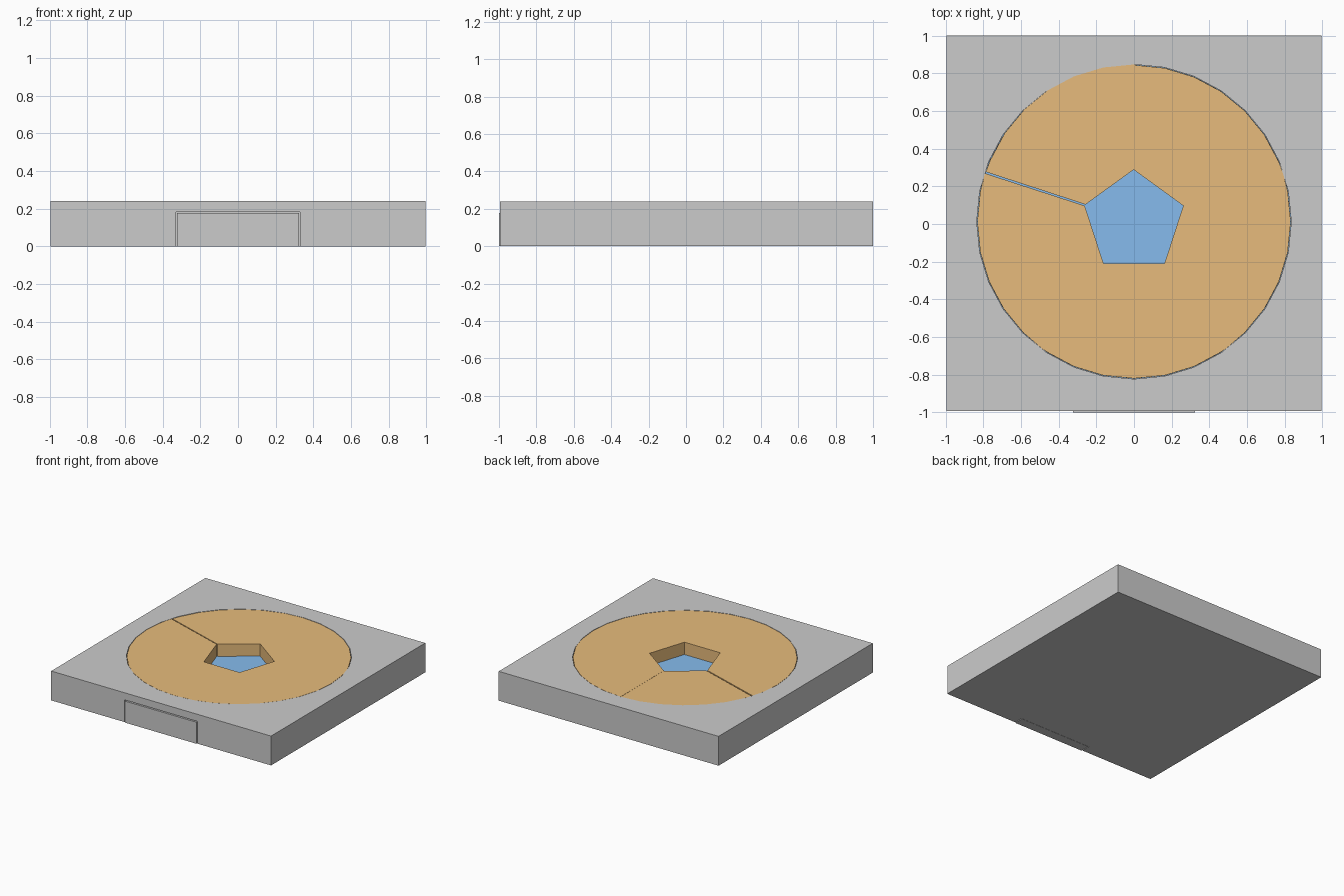
import bpy, bmesh
from math import sin, cos, radians

if "Cube" in bpy.data.objects:
    bpy.data.objects.remove(bpy.data.objects["Cube"])

CY = 0.012          # iris centre along y
R_HOLE = 0.835
SIDES = 32


def material(name, colour):
    m = bpy.data.materials.new(name)
    m.diffuse_color = (*colour, 1)
    m.use_nodes = True
    m.node_tree.nodes["Principled BSDF"].inputs["Base Color"].default_value = m.diffuse_color
    return m


def prism(name, outline, z0, z1, mat=None):
    """Extrude a flat outline between two heights."""
    bm = bmesh.new()
    face = bm.faces.new([bm.verts.new((x, y, z0)) for x, y in outline])
    top = bmesh.ops.extrude_face_region(bm, geom=[face])
    verts = [v for v in top["geom"] if isinstance(v, bmesh.types.BMVert)]
    bmesh.ops.translate(bm, vec=(0, 0, z1 - z0), verts=verts)
    bmesh.ops.recalc_face_normals(bm, faces=bm.faces)
    mesh = bpy.data.meshes.new(name)
    bm.to_mesh(mesh)
    bm.free()
    obj = bpy.data.objects.new(name, mesh)
    bpy.context.collection.objects.link(obj)
    if mat:
        mesh.materials.append(mat)
    return obj


def rect(x0, x1, y0, y1):
    return [(x0, y0), (x1, y0), (x1, y1), (x0, y1)]


def polar(r, deg):
    return (r * cos(radians(deg)), CY + r * sin(radians(deg)))


def circle(r):
    return [polar(r, 360 * i / SIDES) for i in range(SIDES)]


def cut(target, cutter):
    mod = target.modifiers.new("cut", 'BOOLEAN')
    mod.operation = 'DIFFERENCE'
    mod.solver = 'EXACT'
    mod.object = cutter
    bpy.context.view_layer.objects.active = target
    bpy.ops.object.modifier_apply(modifier=mod.name)
    bpy.data.objects.remove(cutter)


orange = material("orange", (0.8, 0.5, 0.2))
blue = material("blue", (0.24, 0.5, 0.85))

# Housing with a round well and a front notch
housing = prism("housing", rect(-0.995, 0.995, -0.994, 1.0), 0, 0.24)
cut(housing, prism("well_cutter", circle(R_HOLE), 0.12, 0.4))
cut(housing, prism("notch_cutter", rect(-0.33, 0.33, -1.2, -0.92), -0.1, 0.182))

# Front panel, a hair proud of the housing
prism("front_panel", rect(-0.324, 0.324, -1.0, -0.922), 0, 0.176)

# Blue floor seen through the iris
prism("well_floor", circle(R_HOLE - 0.001), 0.12, 0.138, blue)

# Five iris blades around a pentagonal opening
arc_angles = [360 * i / SIDES for i in range(-SIDES, 2 * SIDES)]
for i in range(5):
    a0, a1 = 90 + 72 * i, 162 + 72 * i
    arc = [a0] + [a for a in arc_angles if a0 + 1 < a < a1 - 1] + [a1]
    outline = [polar(0.275, a1), polar(0.275, a0)] + [polar(R_HOLE - 0.003, a) for a in arc]
    blade = prism(f"iris_blade_{i + 1}", outline, 0.138, 0.239, orange)
    if i == 0:      # the upper left blade sits slightly loose
        blade.location = (0.004, 0.006, -0.001)
        blade.rotation_euler.z = radians(-0.1)
